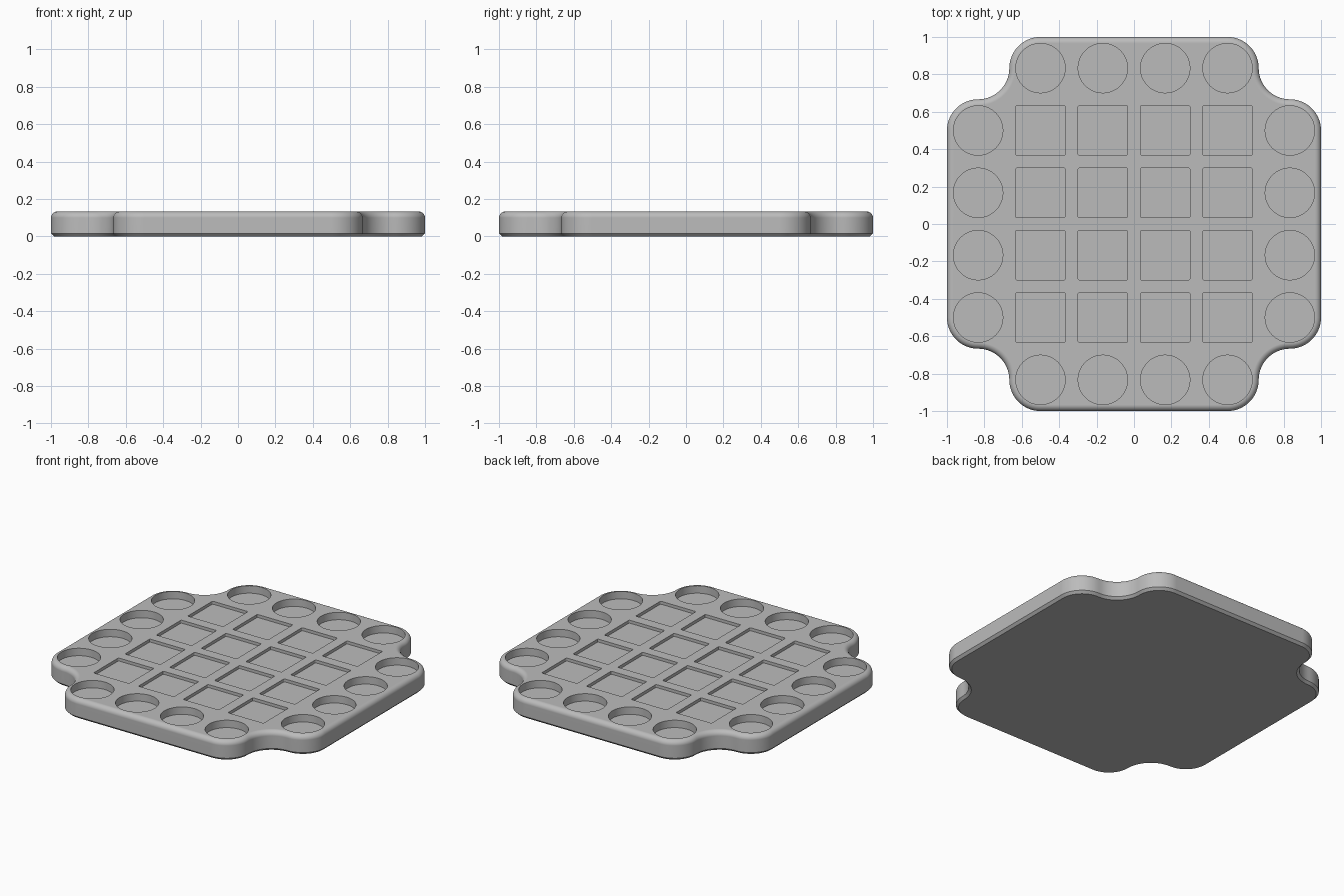
import bpy
import bmesh
from math import sin, cos, pi

if "Cube" in bpy.data.objects:
    bpy.data.objects.remove(bpy.data.objects["Cube"])

PITCH = 1 / 3            # spacing of the pockets
R = PITCH / 2            # radius of every outline arc
HEIGHT = 0.133
FILLET, CHAMFER = 0.033, 0.016
POCKET = 0.132           # pocket radius / half width
ROUND_DEPTH, SQUARE_DEPTH = 0.05, 0.02

grey = bpy.data.materials.new("light grey")
grey.use_nodes = True
colour = (0.5, 0.5, 0.5, 1)
grey.diffuse_color = colour
grey.node_tree.nodes["Principled BSDF"].inputs["Base Color"].default_value = colour


def make_object(name, bm):
    bmesh.ops.recalc_face_normals(bm, faces=bm.faces)
    mesh = bpy.data.meshes.new(name)
    bm.to_mesh(mesh)
    bm.free()
    mesh.materials.append(grey)
    obj = bpy.data.objects.new(name, mesh)
    bpy.context.collection.objects.link(obj)
    return obj


def arc(cx, cy, r, start, end, steps=16):
    angles = [start + (end - start) * i / steps for i in range(steps + 1)]
    return [(cx + r * cos(a), cy + r * sin(a)) for a in angles]


def outline(inset):
    """Cross-shaped outline: convex, concave, convex arc at each corner."""
    far, near = 1 - R, 0.5
    corner = arc(far, near, R - inset, 0, pi / 2)
    corner += arc(far, far, R + inset, 1.5 * pi, pi)[1:]
    corner += arc(near, far, R - inset, 0, pi / 2)[1:]
    points = []
    for _ in range(4):
        points += corner
        corner = [(-y, x) for x, y in corner]
    return points


def loft(bm, rings):
    """Skin closed rings of equal length and cap both ends."""
    loops = [[bm.verts.new((x, y, z)) for x, y in ring] for ring, z in rings]
    for low, high in zip(loops, loops[1:]):
        for i in range(len(low)):
            j = (i + 1) % len(low)
            bm.faces.new((low[i], low[j], high[j], high[i]))
    bm.faces.new(loops[0][::-1])
    bm.faces.new(loops[-1])


# Tray body: chamfered foot, straight wall, rounded top edge
levels = [(CHAMFER, 0), (0, CHAMFER)]
for k in range(9):
    a = k / 8 * pi / 2
    levels.append((FILLET * (1 - cos(a)), HEIGHT - FILLET * (1 - sin(a))))
bm = bmesh.new()
loft(bm, [(outline(inset), z) for inset, z in levels])
tray = make_object("tray", bm)

# Pocket cutter: square grid in the middle, round pockets around it
slots = [(i - 1.5) * PITCH for i in range(4)]
edge = 1 - R
bm = bmesh.new()


def pocket(ring, x, y, depth):
    moved = [(x + px, y + py) for px, py in ring]
    loft(bm, [(moved, HEIGHT - depth), (moved, HEIGHT + 0.1)])


circle = arc(0, 0, POCKET, 0, 2 * pi, 64)[:-1]
c, r = POCKET - 0.006, 0.006
square = []
for q, (sx, sy) in enumerate([(1, 1), (-1, 1), (-1, -1), (1, -1)]):
    square += arc(sx * c, sy * c, r, q * pi / 2, (q + 1) * pi / 2, 4)
for u in slots:
    for v in slots:
        pocket(square, u, v, SQUARE_DEPTH)
    for s in (-edge, edge):
        pocket(circle, u, s, ROUND_DEPTH)
        pocket(circle, s, u, ROUND_DEPTH)
cutter = make_object("pocket_cutter", bm)
cutter.hide_render = True

# Cut the pockets, then drop the cutter
cut = tray.modifiers.new("pockets", 'BOOLEAN')
cut.operation = 'DIFFERENCE'
cut.solver = 'EXACT'
cut.object = cutter
bpy.ops.object.select_all(action='DESELECT')
tray.select_set(True)
bpy.context.view_layer.objects.active = tray
bpy.ops.object.modifier_apply(modifier=cut.name)
bpy.data.objects.remove(cutter)

# Smooth the curved walls, keep rims crisp and flat faces flat
bpy.ops.object.shade_smooth_by_angle(angle=pi / 6)
weighted = tray.modifiers.new("flat_normals", 'WEIGHTED_NORMAL')
weighted.keep_sharp = True
